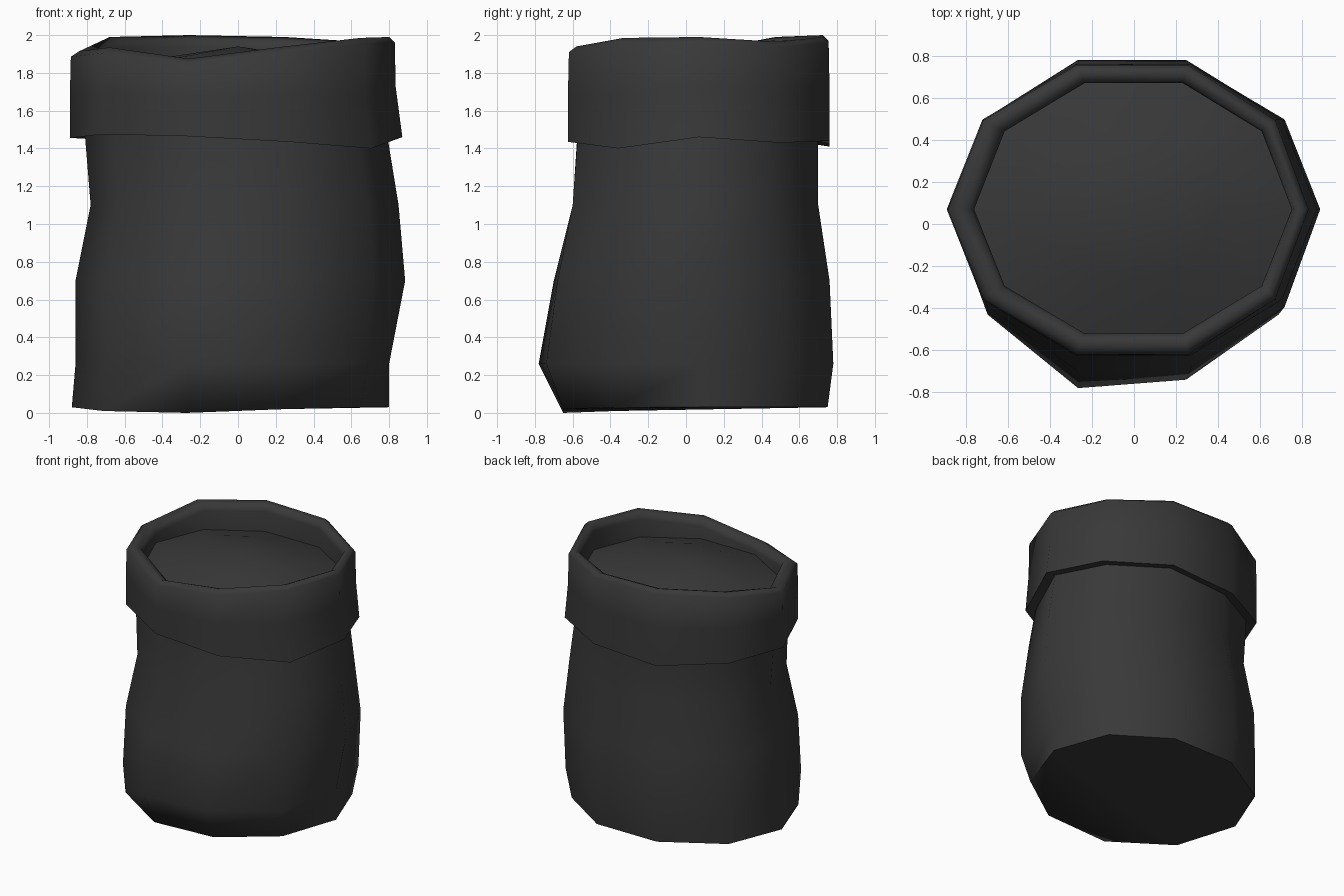
import bpy, bmesh, math

if "Cube" in bpy.data.objects:
    bpy.data.objects.remove(bpy.data.objects["Cube"])

N = 10
TOP = [1.99, 1.965, 1.99, 2.0, 1.99, 1.915, 1.935, 1.875, 1.94, 1.985]
LOW = [1.46, 1.43, 1.44, 1.41, 1.45, 1.455, 1.475, 1.465, 1.435, 1.40]
BASE = [0.03, 0.03, 0.03, 0.03, 0.03, 0.03, 0.01, 0.0, 0.02, 0.03]


def ring(x0, x1, y0, y1, zs, dz=0.0, moves=None):
    """Ten-sided ring filling the given x and y extents, with a wavy height."""
    if not isinstance(zs, list):
        zs = [zs] * N
    cy = 0.07
    pts = []
    for i in range(N):
        a = 2 * math.pi * i / N
        c, s = math.cos(a), math.sin(a) / math.sin(math.radians(72))
        x = c * (x1 if c > 0 else -x0)
        y = cy + s * ((y1 - cy) if s > 0 else (cy - y0))
        mx, my = (moves or {}).get(i, (0, 0))
        pts.append((x + mx, y + my, zs[i] + dz))
    return pts


def make(name, rings, material, apex=None, bottom=False):
    bm = bmesh.new()
    loops = [[bm.verts.new(p) for p in r] for r in rings]
    for a, b in zip(loops, loops[1:]):
        for i in range(N):
            j = (i + 1) % N
            bm.faces.new((a[i], a[j], b[j], b[i]))
    if bottom:
        bm.faces.new(loops[0][::-1])
    if apex:
        tip = bm.verts.new(apex)
        for i in range(N):
            bm.faces.new((loops[-1][i], loops[-1][(i + 1) % N], tip))
    me = bpy.data.meshes.new(name)
    bm.to_mesh(me)
    bm.free()
    ob = bpy.data.objects.new(name, me)
    bpy.context.collection.objects.link(ob)
    me.materials.append(material)
    bpy.ops.object.select_all(action='DESELECT')
    ob.select_set(True)
    bpy.context.view_layer.objects.active = ob
    bpy.ops.object.shade_smooth_by_angle(angle=math.radians(75))
    return ob


dark = bpy.data.materials.new("dark_cloth")
dark.diffuse_color = (0.04, 0.04, 0.04, 1)
dark.use_nodes = True
dark.node_tree.nodes["Principled BSDF"].inputs["Base Color"].default_value = dark.diffuse_color

mid = [(t + b) / 2 for t, b in zip(TOP, LOW)]

# Sack body, turned-over cuff, rounded rim and inner wall
sack = [
    ring(-0.88, 0.80, -0.65, 0.75, BASE),
    ring(-0.86, 0.80, -0.74, 0.78, 0.26,
         moves={7: (0, -0.04), 9: (0.04, 0), 1: (0.04, 0)}),
    ring(-0.86, 0.885, -0.68, 0.76, 0.70, moves={7: (0, -0.02)}),
    ring(-0.78, 0.85, -0.60, 0.70, 1.10),
    ring(-0.81, 0.79, -0.575, 0.70, LOW, 0.01),
    ring(-0.89, 0.87, -0.625, 0.76, LOW),
    ring(-0.89, 0.835, -0.625, 0.76, mid),
    ring(-0.885, 0.83, -0.62, 0.755, TOP, -0.03),
    ring(-0.84, 0.80, -0.58, 0.725, TOP),
    ring(-0.78, 0.76, -0.535, 0.68, TOP, -0.02),
    ring(-0.76, 0.75, -0.52, 0.67, TOP, -0.06),
    ring(-0.76, 0.75, -0.52, 0.67, 1.70),
]
make("sack", sack, dark, bottom=True)

# Domed contents filling the mouth
contents = [
    ring(-0.77, 0.76, -0.53, 0.68, 1.78),
    ring(-0.40, 0.40, -0.25, 0.39, 1.88),
]
make("contents", contents, dark, apex=(0, 0.07, 1.94))
